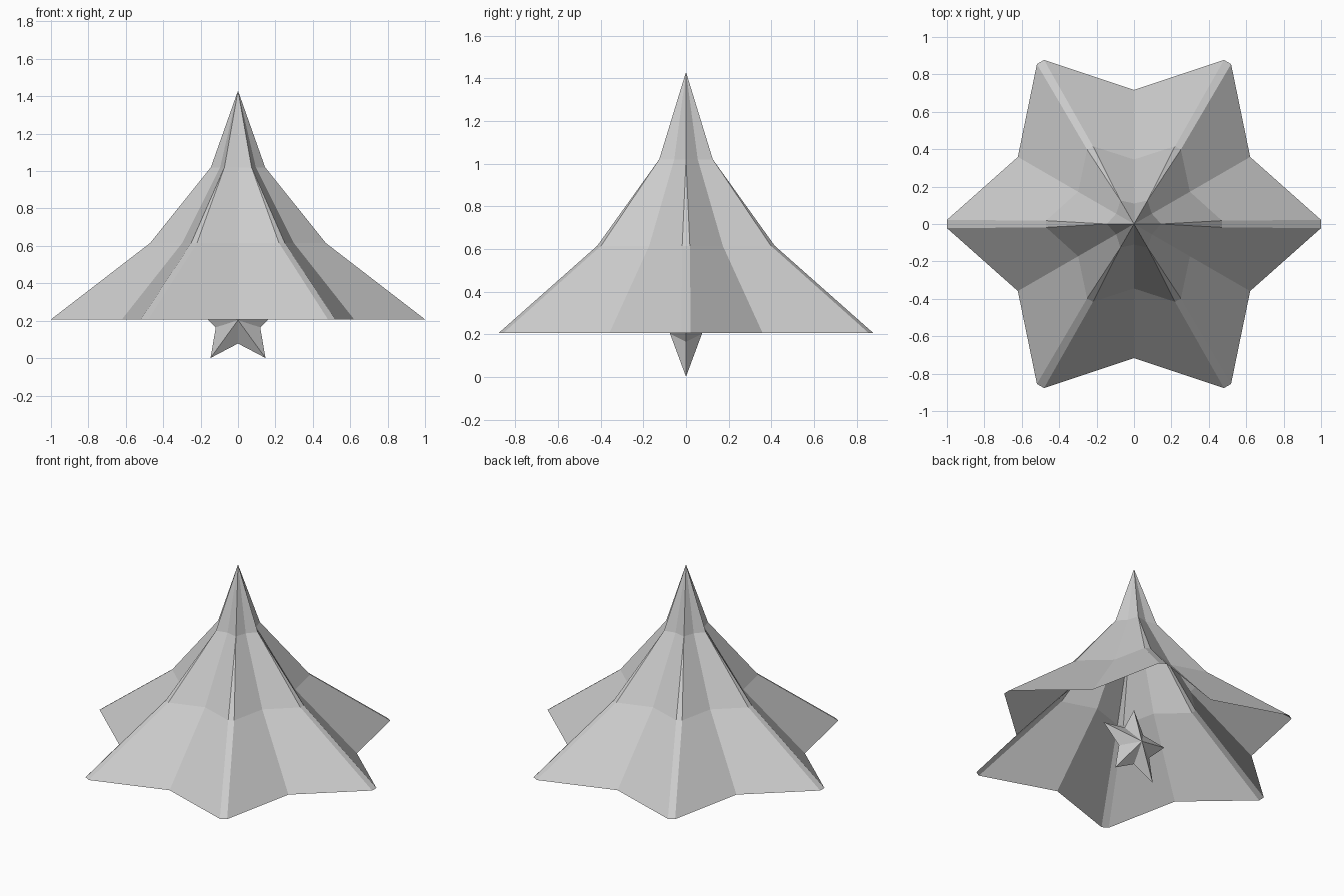
import bpy, bmesh
from math import sin, cos, pi, radians

if "Cube" in bpy.data.objects:
    bpy.data.objects.remove(bpy.data.objects["Cube"])


def finish(name, bm):
    bmesh.ops.remove_doubles(bm, verts=bm.verts, dist=0.0005)
    bmesh.ops.recalc_face_normals(bm, faces=bm.faces)
    mesh = bpy.data.meshes.new(name)
    bm.to_mesh(mesh)
    bm.free()
    obj = bpy.data.objects.new(name, mesh)
    bpy.context.collection.objects.link(obj)
    return obj


# Six-pointed flared bell: (height, tip radius, half width of blunt tip, valley radius)
levels = [(0.207, 1.0, 0.022, 0.717),
          (0.615, 0.47, 0.018, 0.345),
          (1.02, 0.145, 0.0, 0.11)]
bm = bmesh.new()
rings = []
for z, tip, half, valley in levels:
    ring = []
    for i in range(6):
        a = i * pi / 3
        for s in (-half, half):
            ring.append(bm.verts.new((tip * cos(a) - s * sin(a), tip * sin(a) + s * cos(a), z)))
        b = a + pi / 6
        ring.append(bm.verts.new((valley * cos(b), valley * sin(b), z)))
    rings.append(ring)
apex = bm.verts.new((0, 0, 1.43))
n = len(rings[0])
for i in range(n):
    j = (i + 1) % n
    for lo, hi in zip(rings, rings[1:]):
        bm.faces.new((lo[i], lo[j], hi[j], hi[i]))
    if i % 3:  # the blunt strip has closed to a single edge here
        bm.faces.new((rings[-1][i], rings[-1][j], apex))
finish("flared_bell", bm)

# Faceted five-pointed star hanging in the opening
bm = bmesh.new()
cz, outer, inner, depth = 0.203, 0.25, 0.125, 0.075
rim = []
for k in range(10):
    r = inner if k % 2 else outer
    a = radians(90 + 36 * k)
    rim.append(bm.verts.new((r * cos(a), 0, cz + r * sin(a))))
for y in (-depth, depth):
    centre = bm.verts.new((0, y, cz))
    for k in range(10):
        bm.faces.new((rim[k], rim[(k + 1) % 10], centre))
finish("hanging_star", bm)
